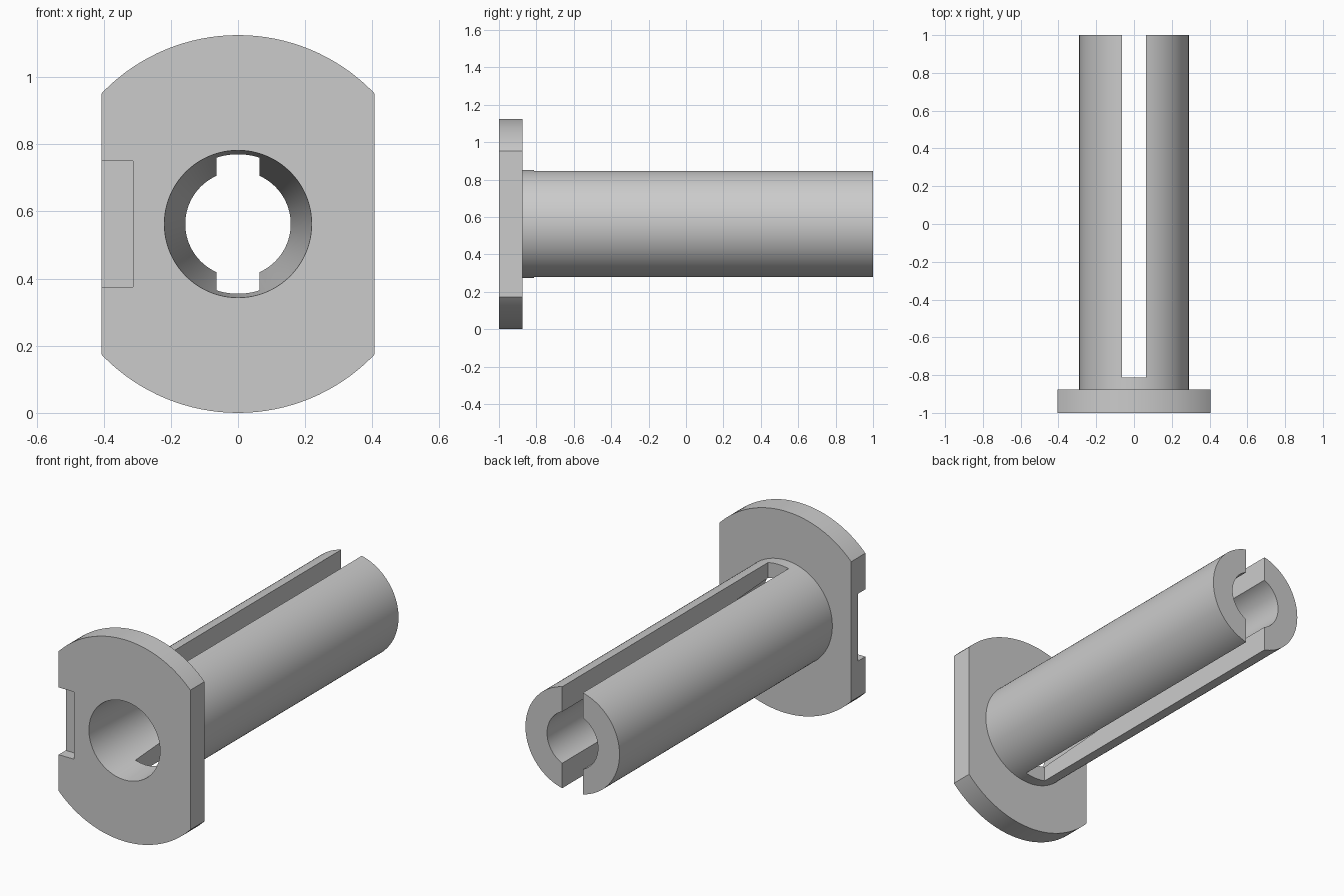
import bpy
import bmesh
import math

if "Cube" in bpy.data.objects:
    bpy.data.objects.remove(bpy.data.objects["Cube"], do_unlink=True)

AXIS_Z = 0.5625      # height of the sleeve axis
SEGMENTS = 128

grey = bpy.data.materials.new("light grey")
grey.use_nodes = True
grey.diffuse_color = (0.6, 0.6, 0.6, 1)
grey.node_tree.nodes["Principled BSDF"].inputs["Base Color"].default_value = (0.6, 0.6, 0.6, 1)


def finish(name, bm):
    bmesh.ops.recalc_face_normals(bm, faces=bm.faces)
    mesh = bpy.data.meshes.new(name)
    bm.to_mesh(mesh)
    bm.free()
    mesh.materials.append(grey)
    obj = bpy.data.objects.new(name, mesh)
    bpy.context.collection.objects.link(obj)
    return obj


def revolve(name, profile):
    """Closed solid turned about the sleeve axis from (radius, y) points."""
    bm = bmesh.new()
    rings = []
    for r, y in profile:
        angles = [2 * math.pi * i / SEGMENTS for i in range(SEGMENTS)]
        rings.append([bm.verts.new((r * math.cos(a), y, AXIS_Z + r * math.sin(a)))
                      for a in angles])
    for a, b in zip(rings, rings[1:]):
        for i in range(SEGMENTS):
            j = (i + 1) % SEGMENTS
            bm.faces.new((a[i], a[j], b[j], b[i]))
    bm.faces.new(rings[0])
    bm.faces.new(rings[-1])
    return finish(name, bm)


def box(name, low, high):
    bm = bmesh.new()
    bmesh.ops.create_cube(bm, size=1)
    for v in bm.verts:
        v.co = [(l + h) / 2 + c * (h - l) for l, h, c in zip(low, high, v.co)]
    return finish(name, bm)


def combine(target, tool, operation):
    """Apply a boolean and discard the tool."""
    tool.hide_render = True
    mod = target.modifiers.new(operation.lower(), "BOOLEAN")
    mod.operation = operation
    mod.solver = "EXACT"
    mod.object = tool
    bpy.context.view_layer.objects.active = target
    bpy.ops.object.modifier_apply(modifier=mod.name)
    bpy.data.objects.remove(tool, do_unlink=True)


# Round flange with two flat sides
body = revolve("flanged_sleeve", [(0.5625, -1), (0.5625, -0.875)])
combine(body, box("flats", (-0.406, -2, -1), (0.406, 2, 2)), "INTERSECT")

# Long tube
combine(body, revolve("tube", [(0.29, -0.94), (0.29, 1)]), "UNION")

# Bore tapering to a straight hole
combine(body, revolve("bore", [(0.2225, -1.05), (0.157, 0), (0.157, 1.1)]), "DIFFERENCE")

# Slot through top and bottom, open at the back
combine(body, box("slot", (-0.0635, -0.8125, 0), (0.0635, 1.2, 1.2)), "DIFFERENCE")

# Locating notch in the front of one flat side
combine(body, box("notch", (-0.6, -1.1, 0.375), (-0.3125, -0.9375, 0.75)), "DIFFERENCE")

bpy.ops.object.select_all(action="DESELECT")
body.select_set(True)
bpy.context.view_layer.objects.active = body
bpy.ops.object.shade_smooth_by_angle(angle=math.radians(30))
